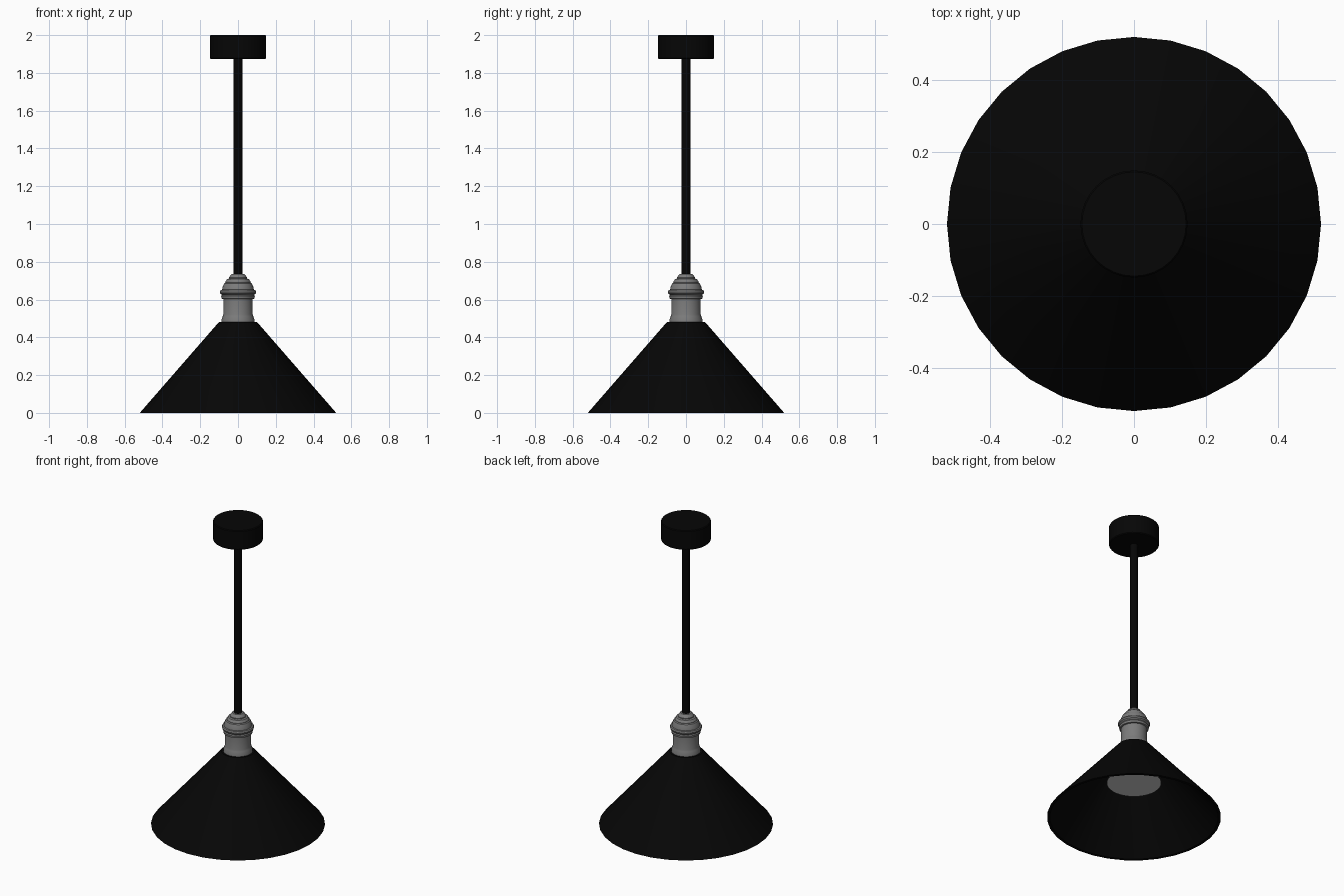
import bpy, math

if "Cube" in bpy.data.objects:
    bpy.data.objects.remove(bpy.data.objects["Cube"])


def material(name, v):
    m = bpy.data.materials.new(name)
    m.diffuse_color = (v, v, v, 1)
    m.use_nodes = True
    m.node_tree.nodes["Principled BSDF"].inputs["Base Color"].default_value = m.diffuse_color
    return m


black = material("matte_black", 0.0018)
grey = material("metal_grey", 0.2)
pale = material("lamp_pale_grey", 0.6)


def lathe(name, profile, mat, n=32, angle=30):
    """Revolve (radius, z) points around z; radius 0 makes a pole."""
    verts, rings, faces = [], [], []
    for r, z in profile:
        start = len(verts)
        if r == 0:
            verts.append((0, 0, z))
            rings.append([start] * n)
        else:
            for i in range(n):
                a = 2 * math.pi * i / n
                verts.append((r * math.cos(a), r * math.sin(a), z))
            rings.append(list(range(start, start + n)))
    for a, b in zip(rings, rings[1:]):
        for i in range(n):
            j = (i + 1) % n
            quad = [a[i], a[j], b[j], b[i]]
            faces.append(list(dict.fromkeys(quad)))
    mesh = bpy.data.meshes.new(name)
    mesh.from_pydata(verts, [], faces)
    mesh.materials.append(mat)
    ob = bpy.data.objects.new(name, mesh)
    bpy.context.collection.objects.link(ob)
    bpy.ops.object.select_all(action='DESELECT')
    ob.select_set(True)
    bpy.context.view_layer.objects.active = ob
    bpy.ops.object.shade_smooth_by_angle(angle=math.radians(angle))
    return ob


# Ceiling canopy with softened edges
lathe("ceiling_canopy", [(0, 1.873), (0.145, 1.873), (0.149, 1.878),
                         (0.149, 1.995), (0.145, 2.0), (0, 2.0)], black)

# Hanging rod
lathe("rod", [(0.023, 0.73), (0.023, 1.875)], black, 16)

# Stepped lamp holder
lathe("lamp_holder", [
    (0.088, 0.482), (0.088, 0.492), (0.081, 0.512), (0.078, 0.522),
    (0.078, 0.603), (0.087, 0.605), (0.089, 0.618), (0.085, 0.625),
    (0.094, 0.632), (0.096, 0.641), (0.092, 0.65), (0.084, 0.652),
    (0.081, 0.668), (0.073, 0.686), (0.066, 0.69), (0.066, 0.696),
    (0.058, 0.708), (0.048, 0.711), (0.048, 0.717), (0.038, 0.731),
    (0.034, 0.735), (0, 0.735)], grey)

# Conical shade: flat lip, outer wall, top, inner wall
lathe("shade", [(0.503, 0.0), (0.52, 0.0), (0.1, 0.482), (0, 0.482)], black)
lathe("shade_lining", [(0, 0.47), (0.09, 0.47), (0.503, 0.0)], black)

# Flat-faced lamp inside the shade
lathe("lamp", [(0, 0.235), (0.163, 0.235), (0.08, 0.36),
               (0.06, 0.47)], pale)
